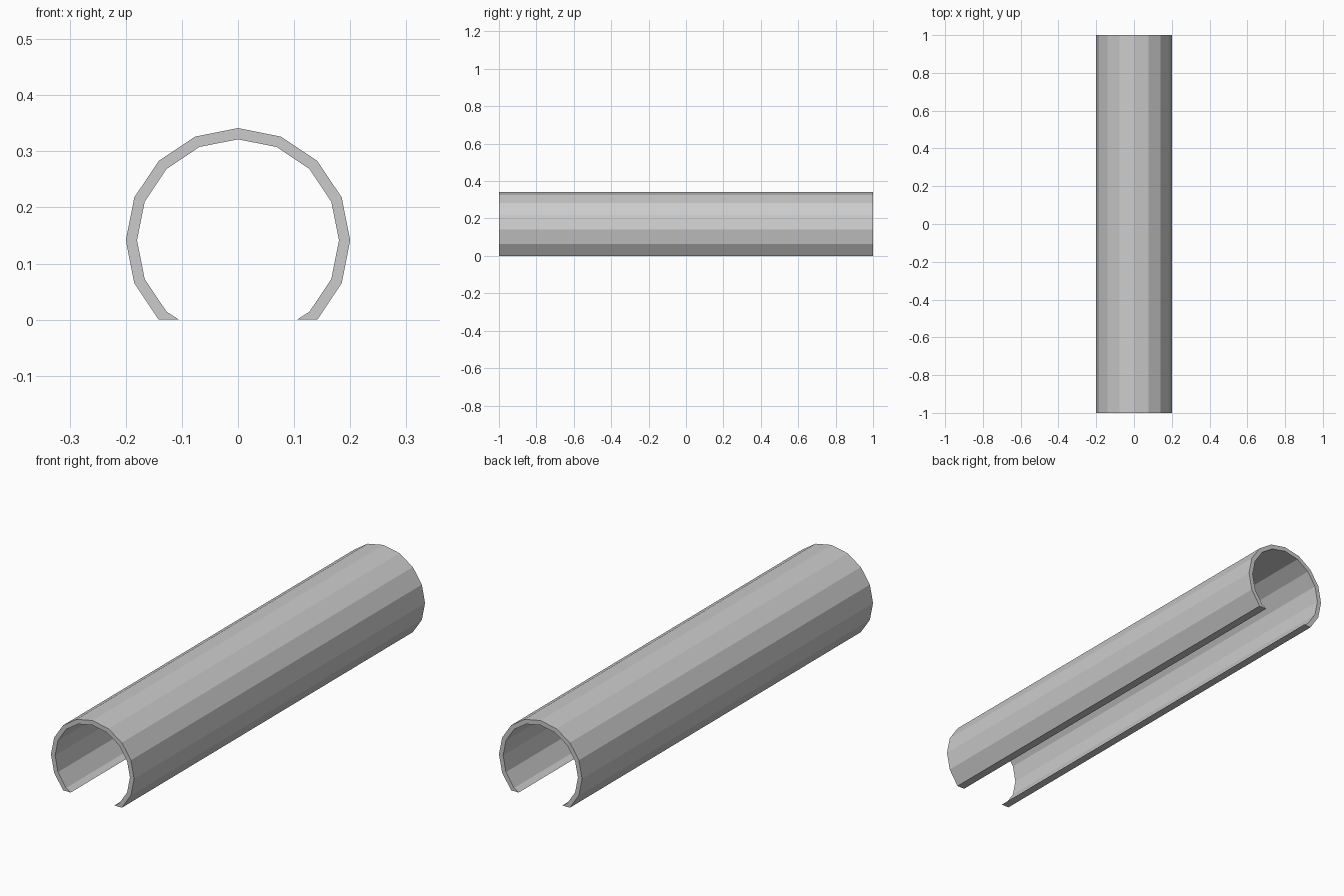
import bpy, bmesh, math

if "Cube" in bpy.data.objects:
    bpy.data.objects.remove(bpy.data.objects["Cube"])

R_OUT, R_IN, HALF = 0.2, 0.18, 1.0
CZ = R_OUT * math.sin(math.radians(45))   # tube axis height

def arc(r):
    # 16-sided circle, open between -45 and 225 degrees
    return [(r * math.cos(math.radians(-45 + 22.5 * i)),
             CZ + r * math.sin(math.radians(-45 + 22.5 * i))) for i in range(13)]

# Inner wall runs on to the flat bottom lips at z = 0
outer = arc(R_OUT)
inner = [(0.105, 0.0)] + arc(R_IN) + [(-0.105, 0.0)]

bm = bmesh.new()
def ring(points, y):
    return [bm.verts.new((x, y, z)) for x, z in points]

of, ob = ring(outer, -HALF), ring(outer, HALF)
nf, nb = ring(inner, -HALF), ring(inner, HALF)

# Long outer and inner walls
for front, back in ((of, ob), (nf, nb)):
    for i in range(len(front) - 1):
        bm.faces.new((front[i], front[i + 1], back[i + 1], back[i]))

# Bottom lips
for i in (0, -1):
    bm.faces.new((of[i], ob[i], nb[i], nf[i]))

# End rims
for o, n in ((of, nf), (ob, nb)):
    for i in range(12):
        bm.faces.new((o[i], o[i + 1], n[i + 2], n[i + 1]))
    bm.faces.new((o[0], n[1], n[0]))
    bm.faces.new((o[-1], n[-1], n[-2]))

bmesh.ops.recalc_face_normals(bm, faces=bm.faces)
mesh = bpy.data.meshes.new("open_tube")
bm.to_mesh(mesh)
bm.free()
bpy.context.collection.objects.link(bpy.data.objects.new("open_tube", mesh))
